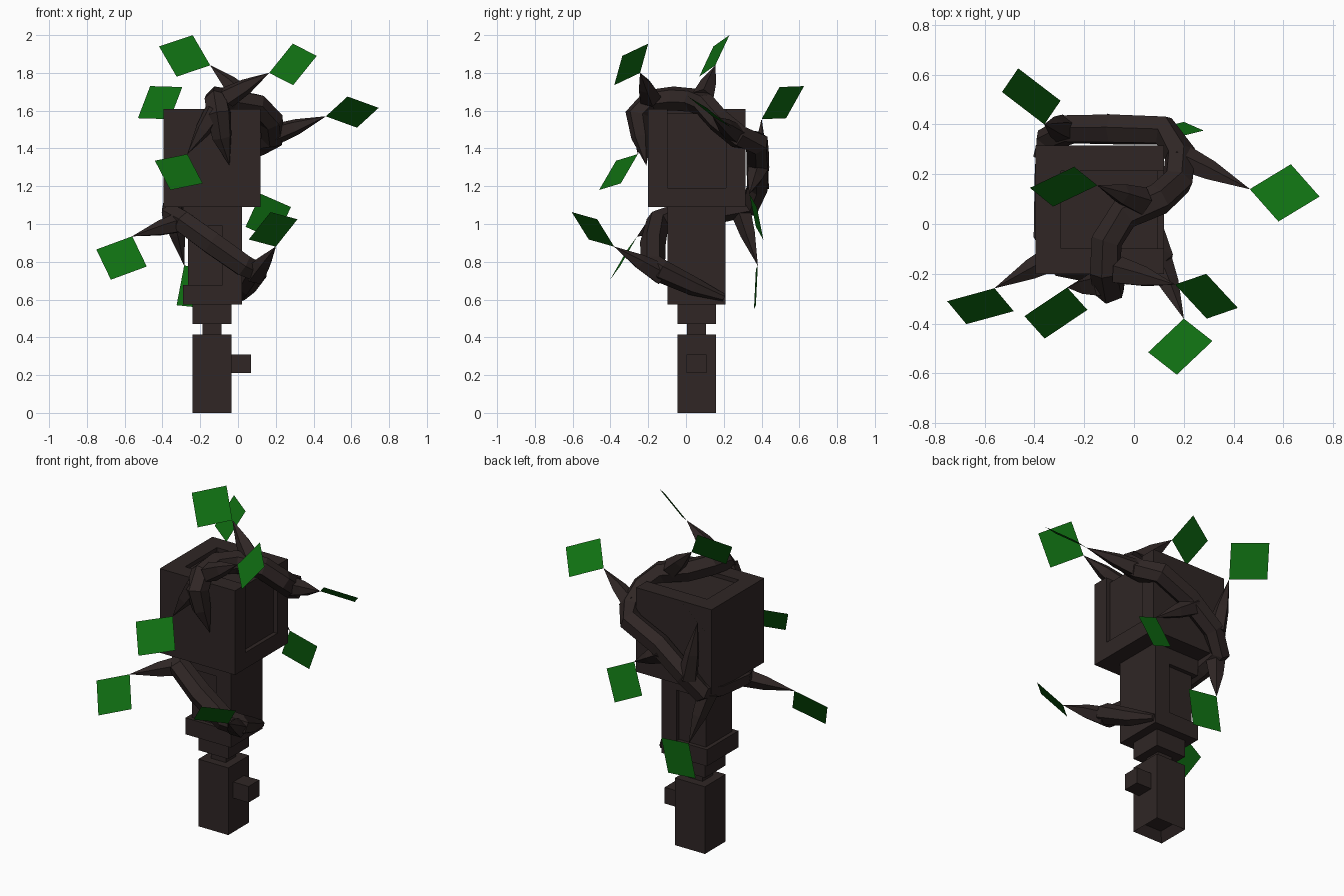
import bpy, bmesh, math
from mathutils import Vector, Matrix


def material(name, rgb):
    m = bpy.data.materials.new(name)
    m.diffuse_color = (*rgb, 1)
    return m


BARK = material("dark_bark", (0.029, 0.0195, 0.0185))
LEAF = material("leaf_green", (0.005, 0.16, 0.006))


def finish(name, bm, mat):
    me = bpy.data.meshes.new(name)
    bm.to_mesh(me)
    bm.free()
    me.materials.append(mat)
    ob = bpy.data.objects.new(name, me)
    bpy.context.collection.objects.link(ob)
    return ob


def blocks(name, *boxes, socket=False):
    """One part made of axis-aligned boxes (x0, x1, y0, y1, z0, z1)."""
    bm = bmesh.new()
    for x0, x1, y0, y1, z0, z1 in boxes:
        mid = Vector((x0 + x1, y0 + y1, z0 + z1)) / 2
        bmesh.ops.create_cube(bm, size=1, matrix=Matrix.Translation(mid)
                              @ Matrix.Diagonal((x1 - x0, y1 - y0, z1 - z0, 1)))
    if socket:  # square socket in the underside
        bm.normal_update()
        low = [f for f in bm.faces if f.normal.z < -0.9]
        bmesh.ops.inset_region(bm, faces=low, thickness=0.05)
        bmesh.ops.translate(bm, verts=low[0].verts, vec=(0, 0, 0.05))
    return finish(name, bm, BARK)


def tube(name, pts, radii, sides=6):
    """Faceted tube swept along points; a zero radius makes a point."""
    bm = bmesh.new()
    pts = [Vector(p) for p in pts]
    rings, ref = [], Vector((0.13, 0.21, 1))
    for i, (p, r) in enumerate(zip(pts, radii)):
        t = (pts[min(i + 1, len(pts) - 1)] - pts[max(i - 1, 0)]).normalized()
        ref = (ref - t * ref.dot(t)).normalized()
        side = t.cross(ref)
        rings.append([bm.verts.new(p + max(r, 0.0005) * (
            ref * math.cos(a) + side * math.sin(a)))
            for a in (2 * math.pi * k / sides for k in range(sides))])
    for a, b in zip(rings, rings[1:]):
        for k in range(sides):
            n = (k + 1) % sides
            bm.faces.new((a[k], a[n], b[n], b[k]))
    bm.faces.new(rings[0])
    bm.faces.new(rings[-1])
    bmesh.ops.recalc_face_normals(bm, faces=bm.faces)
    return finish(name, bm, BARK)


def leaf(name, tip, a, b):
    """Flat square leaf: stem corner and its two neighbouring corners."""
    tip, a, b = Vector(tip), Vector(a), Vector(b)
    bm = bmesh.new()
    bm.faces.new([bm.verts.new(v) for v in (tip, a, a + b - tip, b)])
    return finish(name, bm, LEAF)


# Handle, side nub, neck and collars
blocks("handle", (-0.24, -0.035, -0.045, 0.158, 0, 0.415), socket=True)
blocks("side_nub", (-0.035, 0.07, 0.003, 0.108, 0.21, 0.31))
blocks("neck", (-0.188, -0.087, 0.005, 0.107, 0.415, 0.47))
blocks("collar", (-0.24, -0.035, -0.045, 0.158, 0.47, 0.575))

# Body: solid right slab, left part recessed between top and bottom plates
blocks("body",
       (-0.29, 0.02, -0.098, 0.21, 0.575, 0.677),
       (-0.29, 0.02, -0.098, 0.21, 0.99, 1.09),
       (-0.083, 0.02, -0.098, 0.21, 0.677, 0.99),
       (-0.265, -0.083, -0.073, 0.185, 0.677, 0.99))

# Head: recess wraps over the top and down the right side
blocks("head",
       (-0.395, 0.12, -0.2, 0.315, 1.09, 1.19),
       (-0.395, 0.12, -0.2, -0.098, 1.19, 1.61),
       (-0.395, 0.12, 0.212, 0.315, 1.19, 1.61),
       (-0.395, -0.293, -0.098, 0.212, 1.19, 1.61),
       (-0.293, 0.095, -0.098, 0.212, 1.19, 1.585))

# Vine winding from the lower right, round the back and over the top
tube("vine",
     [(0.02, 0.2, 0.61), (0.05, 0.04, 0.67), (0.1, -0.13, 0.75),
      (0.03, -0.175, 0.78), (-0.14, -0.175, 0.9), (-0.29, -0.15, 1.01),
      (-0.35, -0.04, 1.05), (-0.345, 0.2, 1.07), (-0.34, 0.34, 1.1),
      (-0.26, 0.38, 1.2), (-0.08, 0.38, 1.34), (0.12, 0.375, 1.43),
      (0.185, 0.28, 1.46), (0.175, 0.17, 1.55), (0.1, 0.1, 1.63),
      (-0.04, 0.04, 1.655), (-0.11, -0.07, 1.665), (-0.115, -0.19, 1.65),
      (-0.1, -0.255, 1.58), (-0.085, -0.235, 1.46), (-0.045, -0.21, 1.31)],
     [0.02, 0.05, 0.062, 0.065, 0.068, 0.065, 0.06, 0.06, 0.06,
      0.062, 0.065, 0.065, 0.065, 0.065, 0.065, 0.065, 0.065, 0.065,
      0.068, 0.055, 0])

# Thorns with a leaf on each tip: thorn base, tip, two leaf corners
SPRIGS = [
    ((0.03, 0.09, 1.67), (-0.147, 0.155, 1.84), (-0.24, 0.23, 2.0), (-0.325, 0.07, 1.78)),
    ((-0.06, -0.19, 1.67), (0.165, -0.243, 1.80), (0.29, -0.2, 1.955), (0.292, -0.38, 1.735)),
    ((0.18, 0.27, 1.47), (0.465, 0.14, 1.57), (0.58, 0.01, 1.675), (0.63, 0.24, 1.51)),
    ((-0.12, -0.24, 1.6), (-0.268, -0.255, 1.37), (-0.44, -0.37, 1.335), (-0.187, -0.345, 1.215)),
    ((-0.28, 0.38, 1.19), (-0.36, 0.40, 1.555), (-0.53, 0.53, 1.56), (-0.295, 0.495, 1.725)),
    ((-0.12, 0.385, 1.3), (0.12, 0.335, 1.16), (0.28, 0.375, 1.09), (0.04, 0.37, 0.985)),
    ((-0.35, 0.29, 1.08), (-0.285, 0.38, 0.78), (-0.09, 0.37, 0.76), (-0.325, 0.37, 0.57)),
    ((0.09, -0.13, 0.73), (0.2, -0.38, 0.88), (0.057, -0.515, 0.918), (0.315, -0.47, 1.025)),
    ((-0.29, -0.12, 1.01), (-0.56, -0.258, 0.935), (-0.75, -0.31, 0.865), (-0.483, -0.35, 0.775)),
]
for i, (base, tip, a, b) in enumerate(SPRIGS, 1):
    mid = Vector(base).lerp(Vector(tip), 0.45)
    tube(f"thorn_{i}", [base, mid, tip], [0.06, 0.043, 0], sides=5)
    leaf(f"leaf_{i}", tip, a, b)
